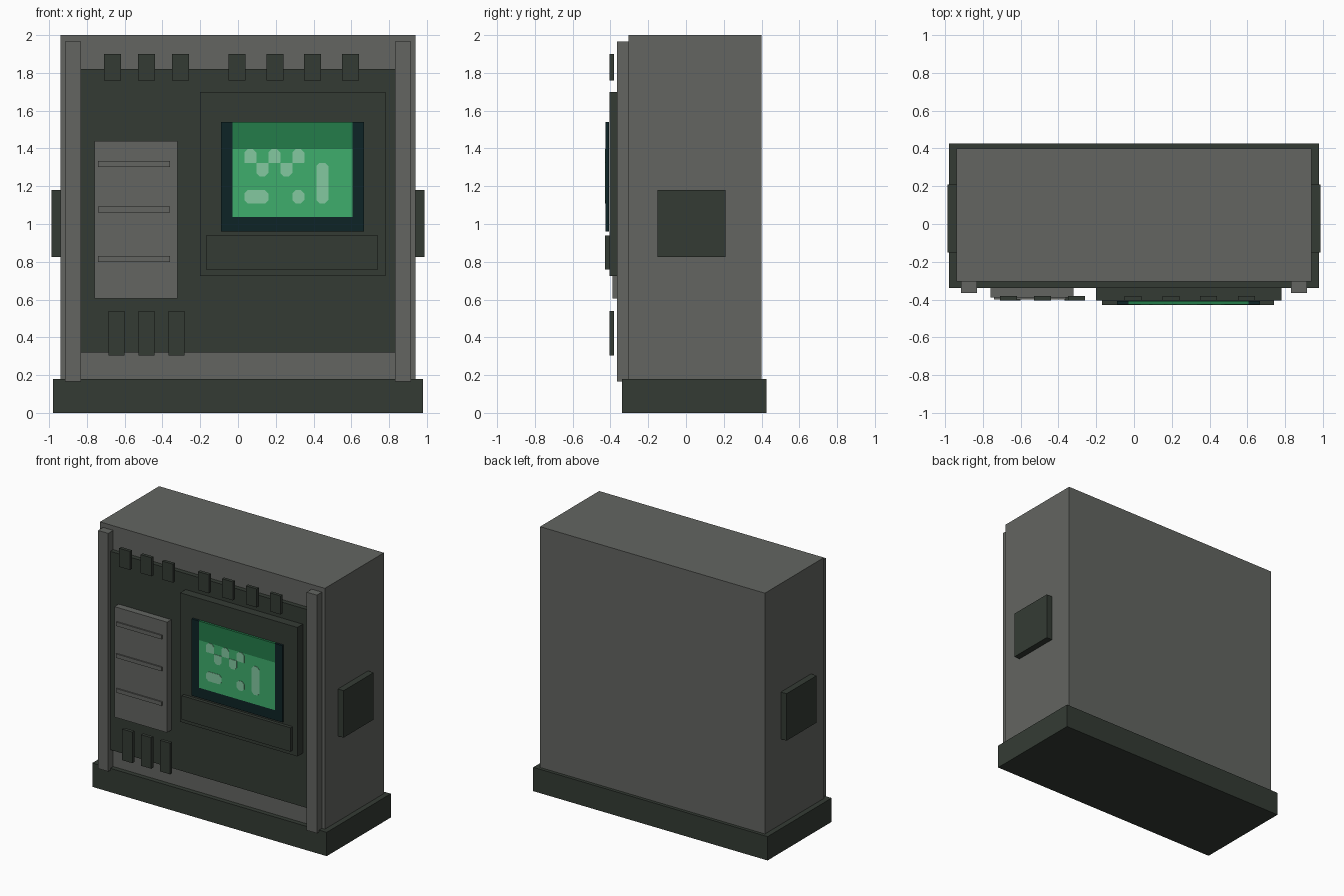
import bpy
import bmesh

if "Cube" in bpy.data.objects:
    bpy.data.objects.remove(bpy.data.objects["Cube"], do_unlink=True)


def material(name, srgb):
    """Flat material from an 8-bit sRGB triple."""
    lin = [((c / 255 + 0.055) / 1.055) ** 2.4 for c in srgb] + [1.0]
    m = bpy.data.materials.new(name)
    m.use_nodes = True
    m.diffuse_color = lin
    bsdf = m.node_tree.nodes["Principled BSDF"]
    bsdf.inputs["Base Color"].default_value = lin
    bsdf.inputs["Roughness"].default_value = 0.9
    return m


GREY = material("casing grey", (99, 101, 97))
DARK = material("dark olive grey", (52, 59, 52))
TEAL = material("bezel teal", (13, 36, 38))
GREEN = material("screen green", (62, 174, 108))
SHADE = material("screen shaded green", (36, 124, 74))
PALE = material("screen pale green", (131, 200, 160))


def finish(name, bm, mat):
    bmesh.ops.recalc_face_normals(bm, faces=bm.faces)
    mesh = bpy.data.meshes.new(name)
    bm.to_mesh(mesh)
    bm.free()
    mesh.materials.append(mat)
    ob = bpy.data.objects.new(name, mesh)
    bpy.context.collection.objects.link(ob)
    return ob


def box(name, x, y, z, mat):
    """Box spanning the given (low, high) ranges."""
    bm = bmesh.new()
    bmesh.ops.create_cube(bm, size=1)
    for v in bm.verts:
        v.co = [r[0] + (c + 0.5) * (r[1] - r[0]) for c, r in zip(v.co, (x, y, z))]
    return finish(name, bm, mat)


# Cabinet and plinth
box("plinth", (-0.98, 0.98), (-0.34, 0.425), (0, 0.18), DARK)
box("cabinet", (-0.94, 0.94), (-0.305, 0.4), (0.18, 2), GREY)
box("front_panel", (-0.83, 0.83), (-0.34, -0.3), (0.32, 1.82), DARK)

# Mirrored pillars and side boxes
for side, s in (("left", 1), ("right", -1)):
    box(side + "_pillar", sorted((s * 0.83, s * 0.915)), (-0.365, -0.3), (0.165, 1.965), GREY)
    box(side + "_side_box", sorted((s * 0.93, s * 0.988)), (-0.15, 0.21), (0.825, 1.18), DARK)

# Rows of switches standing just off the panel
for i, x in enumerate((-0.71, -0.53, -0.35, -0.05, 0.15, 0.35, 0.55)):
    box(f"upper_switch_{i + 1}", (x, x + 0.09), (-0.405, -0.38), (1.76, 1.9), DARK)
for i in range(3):
    x = -0.685 + i * 0.158
    box(f"lower_switch_{i + 1}", (x, x + 0.085), (-0.405, -0.38), (0.305, 0.54), DARK)

# Ribbed plate
box("ribbed_plate", (-0.76, -0.32), (-0.39, -0.33), (0.605, 1.44), GREY)
for i, z in enumerate((1.303, 1.062, 0.8)):
    box(f"plate_rib_{i + 1}", (-0.74, -0.36), (-0.4, -0.38), (z, z + 0.03), GREY)

# Monitor housing with lower tray
box("monitor_housing", (-0.2, 0.78), (-0.405, -0.33), (0.725, 1.7), DARK)
box("monitor_tray", (-0.17, 0.74), (-0.43, -0.4), (0.76, 0.94), DARK)

# Screen slab, laid out on a grid of cells inside the bezel
LEFT, TOP, CW, CH = -0.03, 1.54, 0.0635, 0.072
RIGHT, BOTTOM = LEFT + 10 * CW, TOP - 7 * CH
SLAB = (-0.425, -0.408)
box("bezel_right", (-0.09, LEFT), SLAB, (0.96, TOP), TEAL)
box("bezel_left", (RIGHT, 0.668), SLAB, (0.96, TOP), TEAL)
box("bezel_bottom", (LEFT, RIGHT), SLAB, (0.96, BOTTOM), TEAL)
box("screen_upper", (LEFT, RIGHT), SLAB, (TOP - 2 * CH, TOP), SHADE)
box("screen_lower", (LEFT, RIGHT), SLAB, (BOTTOM, TOP - 2 * CH), GREEN)


def mark(name, col, row, cols=1, rows=1, cut="tb"):
    """Thin plate on the screen with the top and/or bottom corners cut."""
    x0, x1 = LEFT + col * CW, LEFT + (col + cols) * CW
    z1, z0 = TOP - row * CH, TOP - (row + rows) * CH
    b, t = (0.018 if k in cut else 0.002 for k in "bt")
    outline = [(x0 + b, z0), (x1 - b, z0), (x1, z0 + b), (x1, z1 - t),
               (x1 - t, z1), (x0 + t, z1), (x0, z1 - t), (x0, z0 + b)]
    bm = bmesh.new()
    face = bm.faces.new([bm.verts.new((x, -0.428, z)) for x, z in outline])
    new = bmesh.ops.extrude_face_region(bm, geom=[face])["geom"]
    bmesh.ops.translate(bm, vec=(0, 0.004, 0),
                        verts=[g for g in new if isinstance(g, bmesh.types.BMVert)])
    finish(name, bm, PALE)


# Screen marks
for c in (1, 3, 5):
    mark(f"upper_mark_{c}", c, 2, cut="t")
for c in (2, 4):
    mark(f"middle_mark_{c}", c, 3, cut="b")
mark("tall_mark", 7, 3, rows=3)
mark("wide_mark", 1, 5, cols=2)
mark("small_mark", 5, 5)
